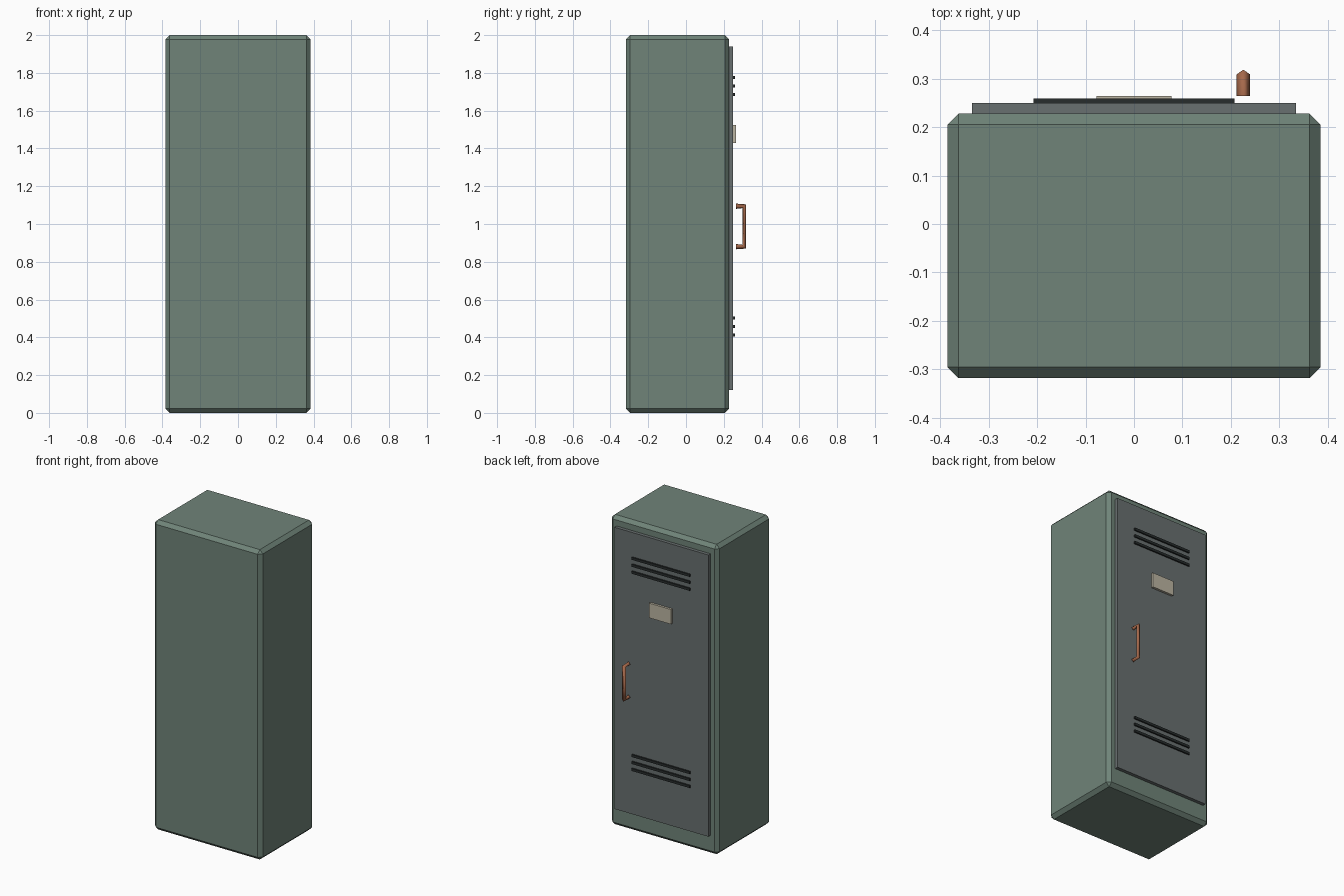
import bpy

if "Cube" in bpy.data.objects:
    bpy.data.objects.remove(bpy.data.objects["Cube"])


def material(name, rgb):
    m = bpy.data.materials.new(name)
    m.diffuse_color = (*rgb, 1)
    m.use_nodes = True
    m.node_tree.nodes["Principled BSDF"].inputs["Base Color"].default_value = m.diffuse_color
    return m


GREEN = material("green_paint", (0.16, 0.23, 0.19))
GREY = material("door_grey", (0.14, 0.16, 0.16))
DARK = material("vent_dark", (0.02, 0.025, 0.025))
CREAM = material("label_cream", (0.50, 0.46, 0.36))
COPPER = material("copper", (0.38, 0.14, 0.07))


def box(name, x, y, z, mat, bevel=0):
    """Box from (min, max) pairs, with an optional flat chamfer."""
    spans = (x, y, z)
    bpy.ops.mesh.primitive_cube_add(size=1, location=[(a + b) / 2 for a, b in spans])
    ob = bpy.context.object
    ob.name = name
    ob.scale = [b - a for a, b in spans]
    bpy.ops.object.transform_apply(location=False, rotation=False, scale=True)
    ob.data.materials.append(mat)
    if bevel:
        mod = ob.modifiers.new("chamfer", 'BEVEL')
        mod.width = bevel
        mod.segments = 1
    return ob


# Cabinet body and door panel on the +y side
box("cabinet", (-0.385, 0.385), (-0.318, 0.228), (0, 2), GREEN, 0.022)
box("door", (-0.335, 0.335), (0.222, 0.25), (0.122, 1.94), GREY)

# Two groups of three vent slats
for group, middle in (("upper", 1.731), ("lower", 0.458)):
    for i in range(3):
        z = middle + (i - 1) * 0.045
        box(f"{group}_vent_{i + 1}", (-0.208, 0.208), (0.249, 0.259),
            (z - 0.008, z + 0.008), DARK)

# Blank label plate
box("label_plate", (-0.078, 0.078), (0.249, 0.265), (1.43, 1.525), CREAM)

# Pull handle: a bent bar with a four-sided section
curve = bpy.data.curves.new("handle", 'CURVE')
curve.dimensions = '3D'
curve.bevel_depth = 0.014
curve.bevel_resolution = 0
curve.use_fill_caps = True
spline = curve.splines.new('POLY')
path = [(0.264, 0.88), (0.309, 0.88), (0.309, 1.094), (0.264, 1.094)]
spline.points.add(len(path) - 1)
for p, (y, z) in zip(spline.points, path):
    p.co = (0.226, y, z, 1)
handle = bpy.data.objects.new("handle", curve)
handle.data.materials.append(COPPER)
bpy.context.collection.objects.link(handle)
